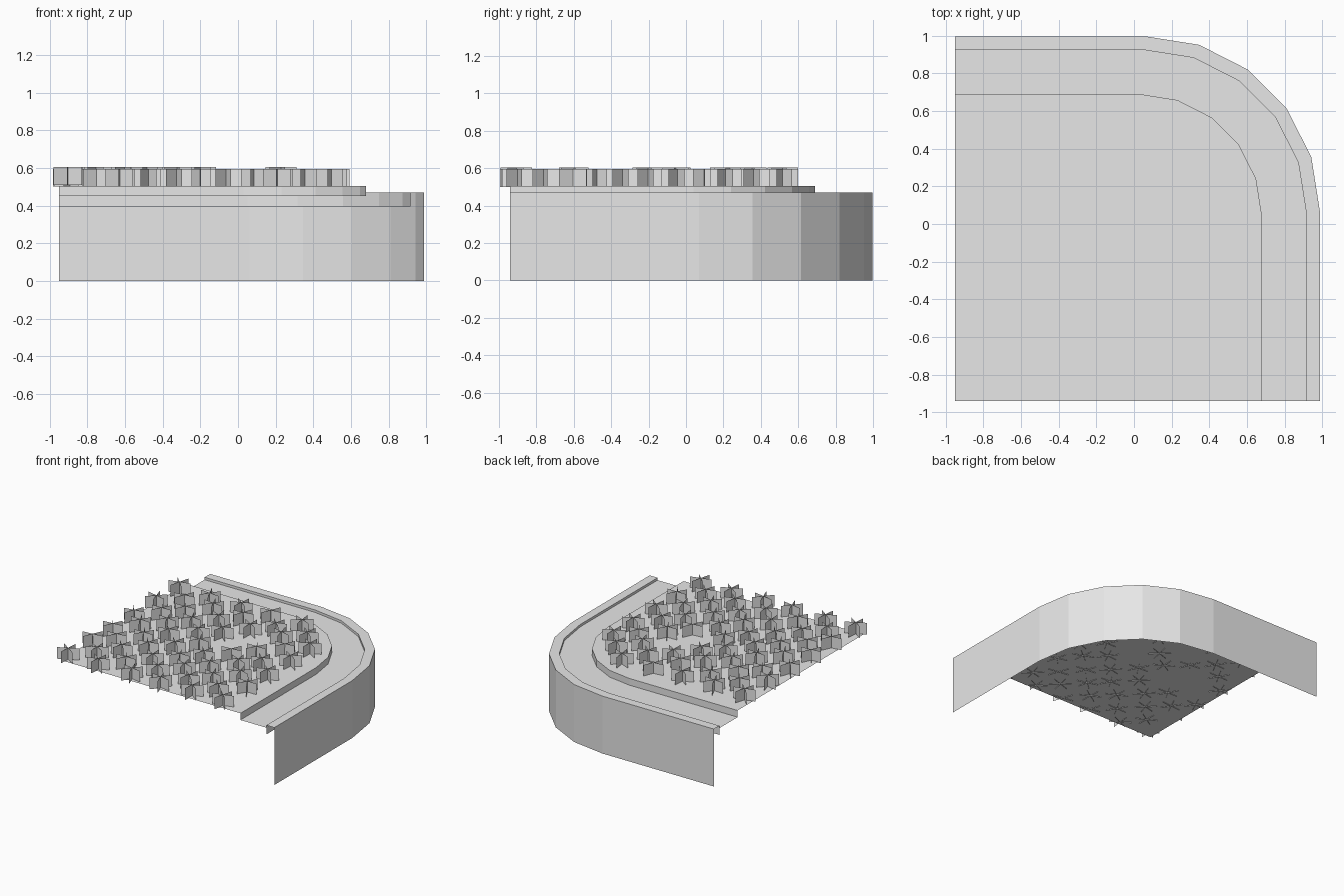
import bpy
import bmesh
import random
from math import sin, cos, pi

cube = bpy.data.objects.get("Cube")
if cube:
    bpy.data.objects.remove(cube, do_unlink=True)

random.seed(4)
LEFT, FRONT = -0.95, -0.94

grey = bpy.data.materials.new("light_grey")
grey.use_nodes = True
grey.diffuse_color = (0.8, 0.8, 0.8, 1)
grey.node_tree.nodes["Principled BSDF"].inputs["Base Color"].default_value = (0.8, 0.8, 0.8, 1)


def finish(name, bm):
    mesh = bpy.data.meshes.new(name)
    bm.to_mesh(mesh)
    bm.free()
    mesh.materials.append(grey)
    obj = bpy.data.objects.new(name, mesh)
    bpy.context.collection.objects.link(obj)
    return obj


def corner_path(cx, cy, radius):
    """Straight back run, a five-segment bend, straight side run."""
    bend = [(cx + radius * sin(k * pi / 10), cy + radius * cos(k * pi / 10)) for k in range(6)]
    return [(LEFT, cy + radius)] + bend + [(cx + radius, FRONT)]


def band(name, path_a, z_a, path_b, z_b):
    """Open strip of quads between two matching paths."""
    bm = bmesh.new()
    a = [bm.verts.new((x, y, z_a)) for x, y in path_a]
    b = [bm.verts.new((x, y, z_b)) for x, y in path_b]
    for i in range(len(a) - 1):
        bm.faces.new((a[i], b[i], b[i + 1], a[i + 1]))
    return finish(name, bm)


outer = corner_path(0.06, 0.07, 0.927)
middle = corner_path(0.05, 0.06, 0.865)
inner = corner_path(0.03, 0.04, 0.65)

# Outer wall, rim, walkway and kerbs
band("outer_wall", outer, 0.47, outer, 0)
band("wall_rim", middle, 0.47, outer, 0.47)
band("rim_inner_face", middle, 0.395, middle, 0.47)
band("walkway", inner, 0.45, middle, 0.45)
band("inner_kerb", inner, 0.505, inner, 0.45)

# Raised planting bed
bm = bmesh.new()
outline = inner + [(LEFT, FRONT)]
bm.faces.new([bm.verts.new((x, y, 0.505)) for x, y in reversed(outline)])
finish("planting_bed", bm)


def add_clump(bm, x, y, base, turn):
    """Three crossed upright sheets."""
    for k in range(3):
        a = turn + k * pi / 3
        dx, dy = 0.085 * cos(a), 0.085 * sin(a)
        bm.faces.new([bm.verts.new(p) for p in (
            (x - dx, y - dy, base), (x + dx, y + dy, base),
            (x + dx, y + dy, base + 0.095), (x - dx, y - dy, base + 0.095))])


# Plant clumps: a staggered grid, leaving the rounded corner and a clearing empty
bm = bmesh.new()
STEP = 0.28
for row in range(11):
    shift = row % 2
    for col in range(6 - shift):
        x = -0.91 + (col + shift / 2) * STEP
        y = -0.91 + row * STEP / 2
        in_corner = x > 0.4 and y > 0.4
        in_clearing = (x + 0.05) ** 2 + (y - 0.05) ** 2 < 0.02
        if in_corner or in_clearing:
            continue
        x += random.uniform(0, 0.03)
        y += random.uniform(0, 0.03)
        base = random.choice((0.5, 0.5, 0.5, 0.51))
        add_clump(bm, x, y, base, random.uniform(0, pi))
finish("plant_clumps", bm)
